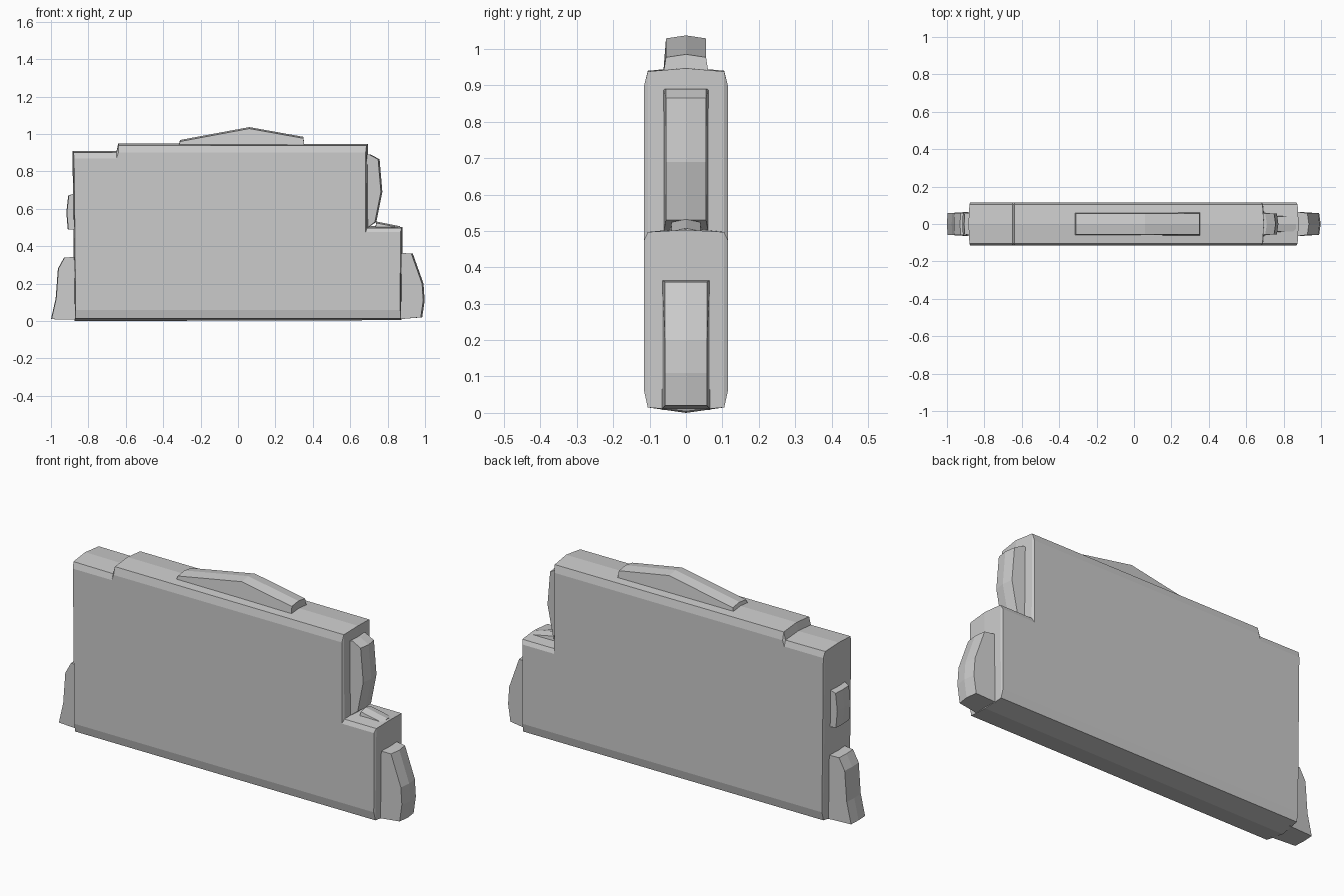
import bpy, bmesh

if "Cube" in bpy.data.objects:
    bpy.data.objects.remove(bpy.data.objects["Cube"])


def slab(name, layers):
    """Loft x-z outlines across y; layers run from the centre outward and are mirrored."""
    full = [(-y, p) for y, p in reversed(layers) if y > 0] + layers
    bm = bmesh.new()
    rings = [[bm.verts.new((x, y, z)) for x, z in p] for y, p in full]
    n = len(rings[0])
    for a, b in zip(rings, rings[1:]):
        for i in range(n):
            j = (i + 1) % n
            bm.faces.new((a[i], a[j], b[j], b[i]))
    bm.faces.new(rings[0])
    bm.faces.new(rings[-1])
    bmesh.ops.recalc_face_normals(bm, faces=bm.faces)
    mesh = bpy.data.meshes.new(name)
    bm.to_mesh(mesh)
    bm.free()
    ob = bpy.data.objects.new(name, mesh)
    bpy.context.collection.objects.link(ob)
    return ob


def tab(name, mid, half_width, axis, root, crown=0.008):
    """Raised strip with a crowned outer face; root points flare out in y."""
    edge = []
    for x, z in mid:
        if axis == 'z':
            edge.append((x, z - crown if z > root else z))
        else:
            out = abs(x) > abs(root)
            edge.append((x - crown * (1 if x > 0 else -1) if out else x, z))
    ob = slab(name, [(0, mid), (half_width, edge)])
    for v in ob.data.vertices:
        at_root = v.co.z <= root if axis == 'z' else abs(v.co.x) <= abs(root)
        if at_root and abs(v.co.y) > 0.01:
            v.co.y *= 1.14
    return ob


# Main slab: crowned centre, rim outline, then slightly bevelled broad faces
crown = [(-0.875, 0.0), (0.875, 0.005), (0.88, 0.503), (0.70, 0.508),
         (0.695, 0.947), (-0.64, 0.95), (-0.65, 0.908), (-0.885, 0.91)]
rim = [(-0.87, 0.015), (0.87, 0.015), (0.875, 0.497), (0.69, 0.497),
       (0.687, 0.938), (-0.64, 0.94), (-0.65, 0.90), (-0.88, 0.902)]
shoulder = [(-0.868, 0.06), (0.867, 0.06), (0.868, 0.475), (0.683, 0.475),
            (0.682, 0.90), (-0.64, 0.90), (-0.65, 0.87), (-0.876, 0.87)]
slab("main_body", [(0, crown), (0.105, rim), (0.115, shoulder)])

# Peaked ridge on the top edge
tab("top_ridge", [(-0.32, 0.93), (0.355, 0.93), (0.35, 0.985),
                  (0.06, 1.037), (-0.31, 0.968)], 0.055, 'z', 0.94)

# Raised tabs along both ends
tab("right_upper_tab", [(0.68, 0.49), (0.74, 0.53), (0.772, 0.69),
                        (0.757, 0.865), (0.71, 0.89), (0.68, 0.89)],
    0.055, 'x', 0.69)
tab("right_lower_tab", [(0.86, 0.01), (0.985, 0.02), (0.998, 0.11), (0.992, 0.2),
                        (0.935, 0.36), (0.86, 0.365)], 0.058, 'x', 0.87)
tab("left_lower_tab", [(-0.86, 0.008), (-1.0, 0.01), (-0.975, 0.12),
                       (-0.963, 0.28), (-0.93, 0.34), (-0.86, 0.343)],
    0.058, 'x', -0.87, 0.003)
tab("left_upper_tab", [(-0.86, 0.49), (-0.91, 0.49), (-0.918, 0.58),
                       (-0.908, 0.67), (-0.86, 0.69)], 0.055, 'x', -0.87, 0.003)

# Low wedge on the step
tab("step_wedge", [(0.73, 0.48), (0.865, 0.48), (0.865, 0.507), (0.74, 0.532)],
    0.04, 'z', 0.49)
